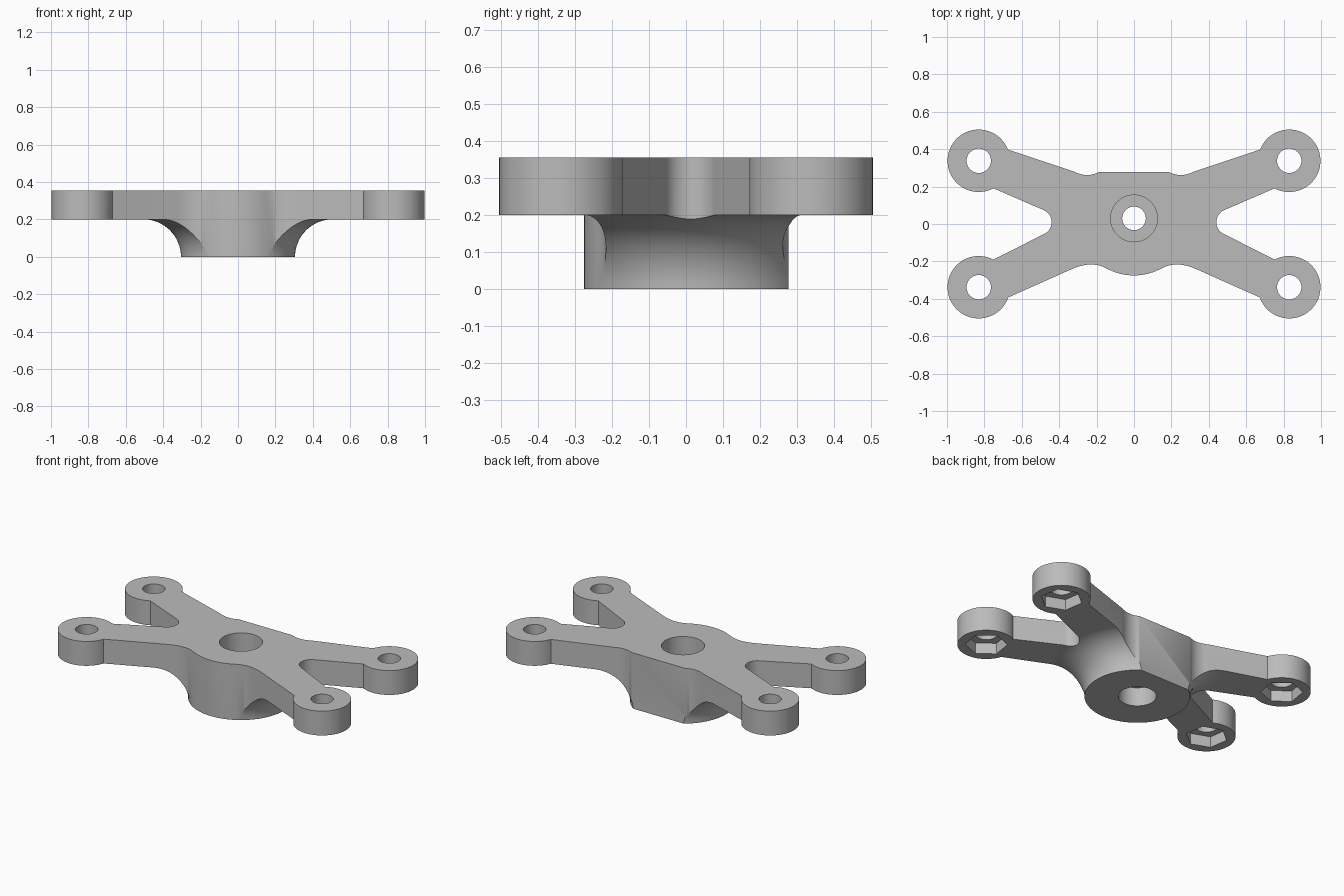
import bpy, bmesh
from math import sin, cos, radians, sqrt, pi

cube = bpy.data.objects.get("Cube")
if cube:
    bpy.data.objects.remove(cube, do_unlink=True)

TOP, PLATE = 0.355, 0.2          # top of the part, underside of the arms
HUB_Y, HUB_R, FLARE = 0.03, 0.305, 0.2
PAD_X, PAD_Y, PAD_R = 0.83, 0.338, 0.167


def arc(cx, cy, r, a0, a1, n):
    angles = [radians(a0 + (a1 - a0) * i / n) for i in range(n + 1)]
    return [(cx + r * cos(a), cy + r * sin(a)) for a in angles]


def bend(p, q, s, n=10):
    """Quadratic curve from p to s pulled towards q."""
    out = []
    for i in range(n + 1):
        t = i / n
        out.append(tuple((1 - t) ** 2 * a + 2 * t * (1 - t) * b + t * t * c
                         for a, b, c in zip(p, q, s)))
    return out


def finish(bm, name):
    bmesh.ops.recalc_face_normals(bm, faces=bm.faces)
    mesh = bpy.data.meshes.new(name)
    bm.to_mesh(mesh)
    bm.free()
    obj = bpy.data.objects.new(name, mesh)
    bpy.context.collection.objects.link(obj)
    return obj


def prism(name, points, z0, z1):
    bm = bmesh.new()
    face = bm.faces.new([bm.verts.new((x, y, z0)) for x, y in points])
    new = bmesh.ops.extrude_face_region(bm, geom=[face])["geom"]
    verts = [v for v in new if isinstance(v, bmesh.types.BMVert)]
    bmesh.ops.translate(bm, verts=verts, vec=(0, 0, z1 - z0))
    return finish(bm, name)


def lathe(name, profile, cx, cy, n=96):
    """Solid of revolution; the profile starts and ends off the axis."""
    bm = bmesh.new()
    rings = [[bm.verts.new((cx + r * cos(2 * pi * i / n), cy + r * sin(2 * pi * i / n), z))
              for i in range(n)] for r, z in profile]
    for lo, hi in zip(rings, rings[1:]):
        for i in range(n):
            j = (i + 1) % n
            bm.faces.new((lo[i], lo[j], hi[j], hi[i]))
    bm.faces.new(rings[0])
    bm.faces.new(rings[-1])
    return finish(bm, name)


def combine(obj, other, operation):
    other.hide_render = True
    mod = obj.modifiers.new(operation.lower(), 'BOOLEAN')
    mod.operation, mod.object, mod.solver = operation, other, 'EXACT'
    bpy.ops.object.select_all(action='DESELECT')
    bpy.context.view_layer.objects.active = obj
    obj.select_set(True)
    bpy.ops.object.modifier_apply(modifier=mod.name)
    bpy.data.objects.remove(other, do_unlink=True)


# Plan outline: right half from front centre to back, then mirrored
half = arc(0, HUB_Y, HUB_R, -90, -62, 10)
half += bend((0.15, -0.236), (0.225, -0.195), (0.33, -0.24))
half += arc(PAD_X, -PAD_Y, PAD_R, 199, 478, 48)
half += arc(0.51, 0.01, 0.07, 249, 111, 20)
half += arc(PAD_X, PAD_Y, PAD_R, 242, 519, 48)
half += bend((0.32, 0.28), (0.25, 0.245), (0.19, 0.277))
outline = half + [(-x, y) for x, y in reversed(half[1:])]
bracket = prism("four_arm_bracket", outline, -0.1, 0.5)

# Flared hub under a flat plate, trimmed to the outline
profile = []
for i in range(17):
    a = radians(90 * i / 16)
    profile.append((HUB_R + FLARE * (1 - cos(a)), PLATE * sin(a)))
profile += [(1.3, PLATE), (1.3, TOP)]
combine(bracket, lathe("hub_envelope", profile, 0, HUB_Y), 'INTERSECT')

# Stepped centre bore, wide at both ends
bore = [(0.11, -0.1), (0.11, 0.12), (0.063, 0.12), (0.063, 0.2), (0.125, 0.2), (0.125, 0.5)]
combine(bracket, lathe("bore_cutter", bore, 0, HUB_Y, 64), 'DIFFERENCE')

# Bolt hole and hexagonal nut pocket in each pad
for sx in (-1, 1):
    for sy in (-1, 1):
        x, y = sx * PAD_X, sy * PAD_Y
        hole = prism("hole_cutter", arc(x, y, 0.065, 0, 360, 40)[:-1], 0.1, 0.5)
        combine(bracket, hole, 'DIFFERENCE')
        turn = -21 * sx * sy
        pocket = prism("nut_cutter", arc(x, y, 0.122, turn, turn + 360, 6)[:-1],
                       0.1, PLATE + 0.07)
        combine(bracket, pocket, 'DIFFERENCE')

# Material and shading
grey = bpy.data.materials.new("plain_grey")
grey.use_nodes = True
colour = (0.5, 0.5, 0.5, 1)
grey.diffuse_color = colour
grey.node_tree.nodes["Principled BSDF"].inputs["Base Color"].default_value = colour
bracket.data.materials.clear()
bracket.data.materials.append(grey)
for poly in bracket.data.polygons:
    poly.material_index = 0
bpy.context.view_layer.objects.active = bracket
bracket.select_set(True)
bpy.ops.object.shade_smooth_by_angle(angle=radians(30))
